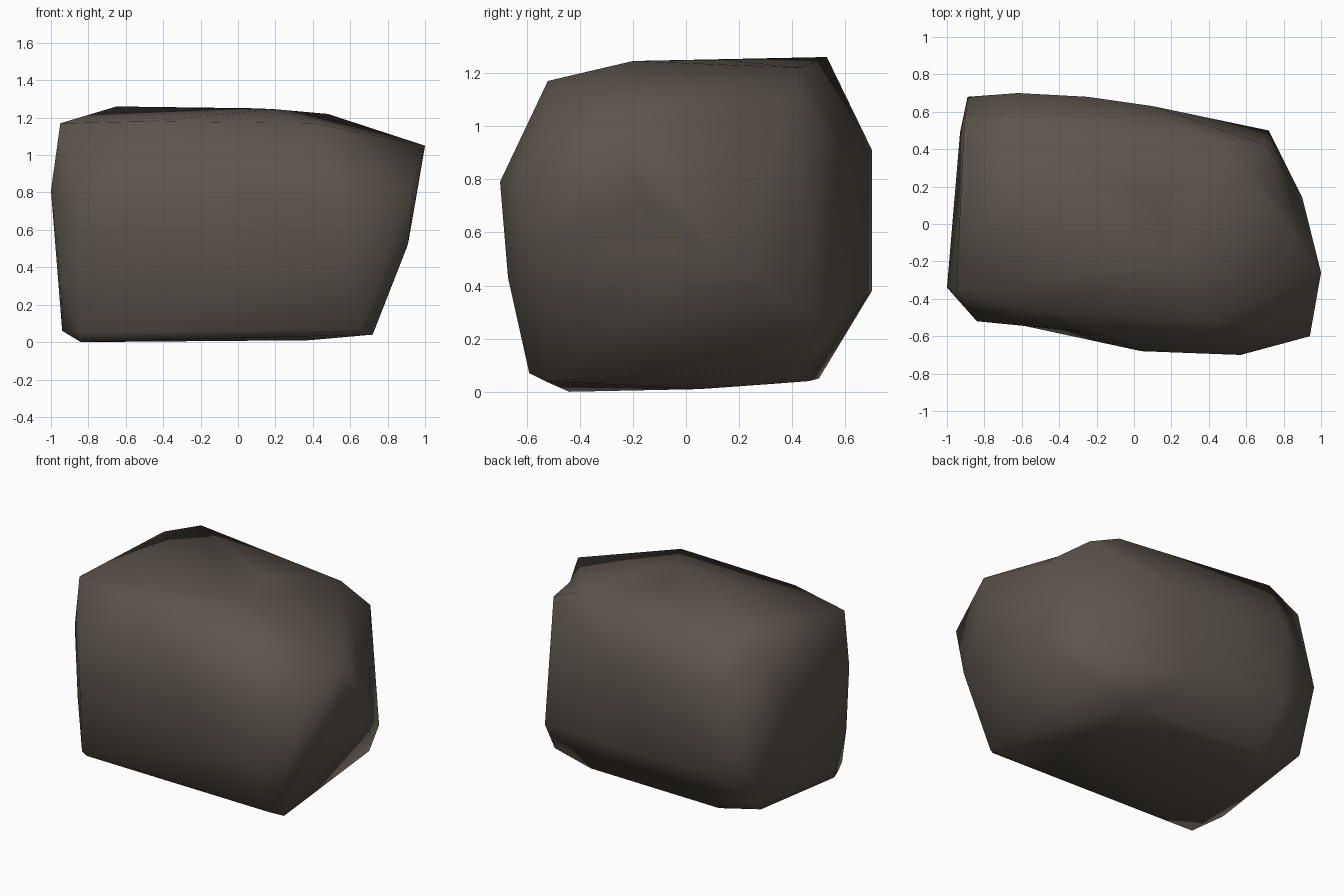
import bpy
import bmesh
from mathutils import Vector
from mathutils.geometry import intersect_point_line

# Remove the default cube
default_cube = bpy.data.objects.get("Cube")
if default_cube:
    bpy.data.objects.remove(default_cube, do_unlink=True)


def make_material(name, colour):
    material = bpy.data.materials.new(name)
    material.diffuse_color = colour
    material.use_nodes = True
    shader = material.node_tree.nodes["Principled BSDF"]
    shader.inputs["Base Color"].default_value = colour
    shader.inputs["Roughness"].default_value = 0.9
    return material


def closest_on_edge(edge, point):
    """Return distance to the edge and the position along it."""
    start, end = (vert.co for vert in edge.verts)
    along = intersect_point_line(point, start, end)[1]
    along = min(max(along, 0.2), 0.8)
    return (start.lerp(end, along) - point).length, along


def press_hollow(bm, target):
    """Split the nearest edge and pull the new corner to the target."""
    point = Vector(target)
    edge = min(bm.edges, key=lambda e: closest_on_edge(e, point)[0])
    along = closest_on_edge(edge, point)[1]
    corner = bmesh.utils.edge_split(edge, edge.verts[0], along)[1]
    bmesh.ops.triangulate(bm, faces=list(corner.link_faces))
    corner.co = point


def make_boulder(name, ridges, hollows, material):
    """Wrap a solid around the ridges, then press in the hollows."""
    bm = bmesh.new()
    for ridge in ridges:
        for corner in ridge:
            bm.verts.new(corner)
    hull = bmesh.ops.convex_hull(bm, input=bm.verts)
    unused = set(hull["geom_interior"]) | set(hull["geom_unused"])
    bmesh.ops.delete(
        bm,
        geom=[item for item in unused if isinstance(item, bmesh.types.BMVert)],
        context="VERTS",
    )
    for target in hollows:
        press_hollow(bm, target)
    bmesh.ops.recalc_face_normals(bm, faces=bm.faces)
    for face in bm.faces:
        face.smooth = True
    mesh = bpy.data.meshes.new(name)
    bm.to_mesh(mesh)
    bm.free()
    mesh.materials.append(material)
    obj = bpy.data.objects.new(name, mesh)
    bpy.context.collection.objects.link(obj)
    return obj


# Upper rim of the boulder, back then front
top_back = [(-.91, .5, 1.16), (-.65, .53, 1.26), (.1, .14, 1.25),
            (.48, .43, 1.22), (.71, .42, 1.12)]
top_front = [(-.95, -.36, 1.17), (-.5, -.47, 1.18), (.2, -.2, 1.245),
             (.4, -.52, 1.17), (1, -.26, 1.05)]

# Bulging front wall and its foot
front_wall = [(-1, -.34, .81), (-.84, -.52, .6), (.04, -.68, .8),
              (.57, -.7, .79), (.94, -.6, .84), (.57, -.67, .43),
              (.91, -.56, .53)]
front_foot = [(-.84, -.44, 0), (-.84, -.49, .05), (0, -.5, .03),
              (.65, -.59, .07), (.72, -.53, .04)]

# Back wall, upper and lower bends
back_upper = [(-.62, .7, .91), (-.25, .68, .9), (.1, .63, .88),
              (.7, .45, .82)]
back_lower = [(-.89, .68, .55), (-.62, .7, .38), (-.25, .68, .36),
              (.1, .63, .33), (.72, .5, .27)]
back_foot = [(-.93, .49, .16), (-.8, .33, .03), (-.6, .5, .05),
             (.38, .05, .01), (.4, .46, .04), (.68, .45, .1)]

# Ends of the boulder
end_bulges = [(.9, .14, .5), (.94, -.15, .7), (-.96, -.34, .5),
              (-.95, -.38, .35), (-.94, -.26, .06)]

# Shallow hollows on the right rim, front wall and left end
hollows = [(.81, .1, 1.07), (-.28, -.575, .7), (-.93, .16, .75)]

stone = make_material("dark brown stone", (.108, .089, .071, 1))
make_boulder(
    "boulder",
    [top_back, top_front, front_wall, front_foot,
     back_upper, back_lower, back_foot, end_bulges],
    hollows,
    stone,
)
